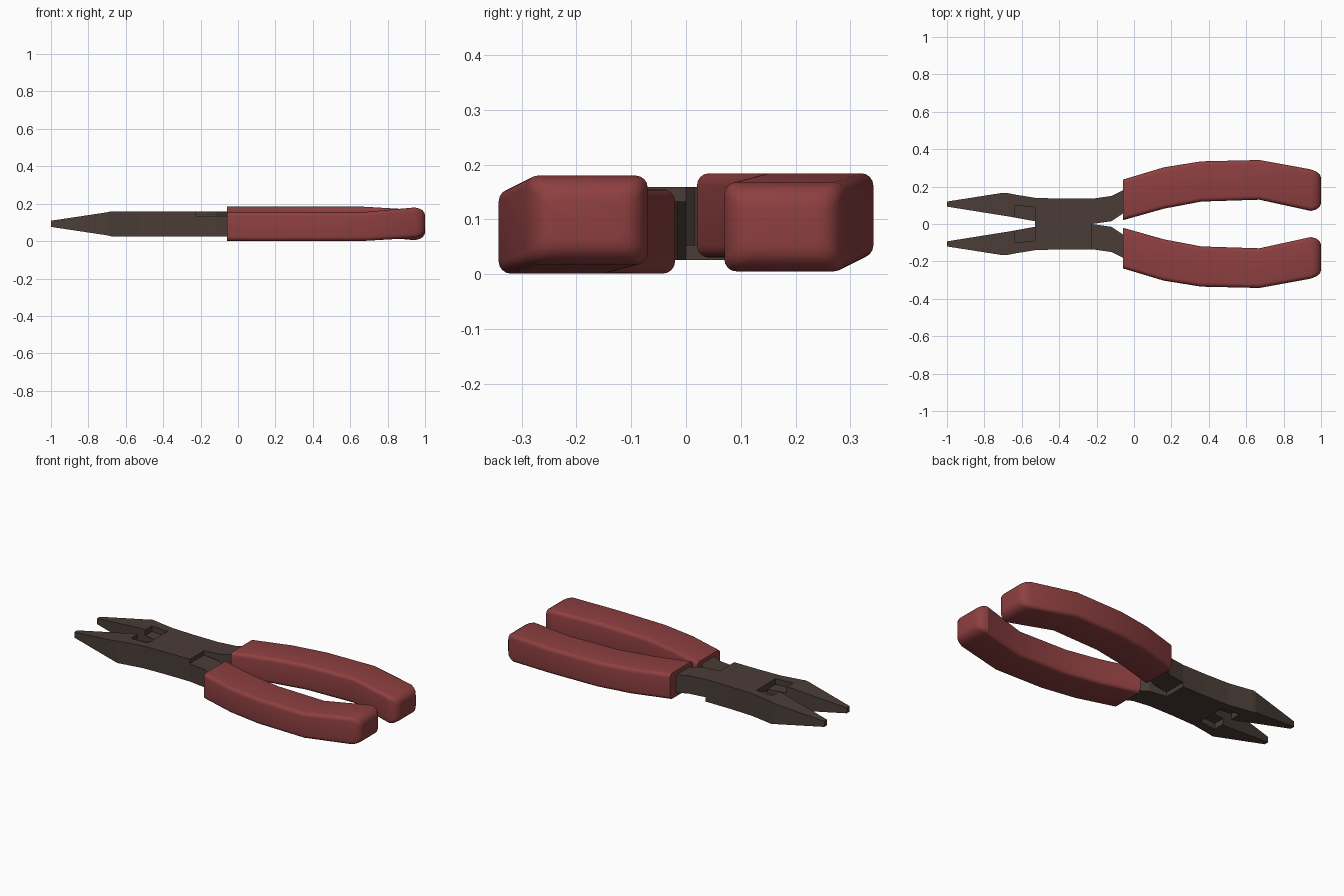
import bpy, bmesh, math

if "Cube" in bpy.data.objects:
    bpy.data.objects.remove(bpy.data.objects["Cube"])

ZC = 0.185  # the two halves are turned 180 degrees about the long axis: y -> -y, z -> ZC - z


def material(name, color):
    m = bpy.data.materials.new(name)
    m.diffuse_color = (*color, 1)
    m.use_nodes = True
    m.node_tree.nodes["Principled BSDF"].inputs["Base Color"].default_value = m.diffuse_color
    return m


metal = material("dark metal", (0.068, 0.046, 0.038))
red = material("red grip", (0.27, 0.05, 0.052))


def ring(s, r):
    """Rectangular (optionally rounded) section: x, y range, z range."""
    x, y0, y1, z0, z1 = s
    if r == 0:
        return [(x, y0, z0), (x, y1, z0), (x, y1, z1), (x, y0, z1)]
    pts = []
    corners = [(y1 - r, z1 - r), (y0 + r, z1 - r), (y0 + r, z0 + r), (y1 - r, z0 + r)]
    for k, (cy, cz) in enumerate(corners):
        for i in range(5):
            a = math.pi / 2 * (k + i / 4)
            pts.append((x, cy + r * math.cos(a), cz + r * math.sin(a)))
    return pts


def loft(name, sections, mat, r=0, turned=False):
    """Skin sections along x; turned gives the opposite half."""
    bm = bmesh.new()
    rings = []
    for s in sections:
        pts = ring(s, r)
        if turned:
            pts = [(x, -y, ZC - z) for x, y, z in pts]
        rings.append([bm.verts.new(p) for p in pts])
    n = len(rings[0])
    for a, b in zip(rings, rings[1:]):
        for i in range(n):
            j = (i + 1) % n
            bm.faces.new((a[i], a[j], b[j], b[i]))
    bm.faces.new(rings[0])
    bm.faces.new(rings[-1])
    bmesh.ops.recalc_face_normals(bm, faces=bm.faces[:])
    me = bpy.data.meshes.new(name)
    bm.to_mesh(me)
    bm.free()
    me.materials.append(mat)
    ob = bpy.data.objects.new(name, me)
    bpy.context.collection.objects.link(ob)
    if r:
        bpy.ops.object.select_all(action='DESELECT')
        ob.select_set(True)
        bpy.context.view_layer.objects.active = ob
        bpy.ops.object.shade_smooth_by_angle(angle=math.radians(25))
    return ob


LO, HI, MID = 0.026, 0.159, ZC / 2

# tapered jaw with a thinner shelf beside the joint
jaw = [(-1, 0.093, 0.12, 0.076, 0.109),
       (-0.70, 0.045, 0.167, 0.031, 0.154),
       (-0.68, 0.042, 0.166, LO, HI),
       (-0.64, 0.035, 0.158, LO, HI)]
jaw_root = [(-0.64, 0.10, 0.158, LO, HI), (-0.53, 0.09, 0.14, LO, HI)]
shelf = [(-0.64, 0.035, 0.10, 0.06, 0.125), (-0.53, 0.015, 0.09, 0.06, 0.125)]

# half-thickness joint plate and the shank leading to the grip
plate = [(-0.53, -0.14, 0.14, MID, HI),
         (-0.38, -0.135, 0.135, MID, HI),
         (-0.225, -0.135, 0.135, MID, HI)]
shank = [(-0.225, 0.0, 0.135, 0.052, HI),
         (-0.12, 0.015, 0.15, 0.052, HI),
         (-0.06, 0.055, 0.18, 0.052, HI),
         (0.0, 0.09, 0.20, 0.052, HI)]

# bowed grip whose end drops to the other side, with a rounded tip
grip = [(-0.06, 0.02, 0.237, 0.03, 0.184),
        (0.16, 0.082, 0.303, 0.03, 0.184),
        (0.36, 0.12, 0.335, 0.03, 0.184),
        (0.67, 0.13, 0.342, 0.03, 0.184),
        (0.945, 0.07, 0.292, 0.005, 0.168)]
for dx, inset in ((0.025, 0.006), (0.042, 0.016), (0.052, 0.03), (0.055, 0.044)):
    grip.append((0.945 + dx, 0.07 + inset, 0.288 - inset, 0.005 + inset, 0.168 - inset))

for turned, side in ((False, "upper"), (True, "lower")):
    loft(side + "_jaw", jaw, metal, turned=turned)
    loft(side + "_jaw_root", jaw_root, metal, turned=turned)
    loft(side + "_jaw_shelf", shelf, metal, turned=turned)
    loft(side + "_joint_plate", plate, metal, turned=turned)
    loft(side + "_shank", shank, metal, turned=turned)
    loft(side + "_grip", grip, red, r=0.022, turned=turned)
